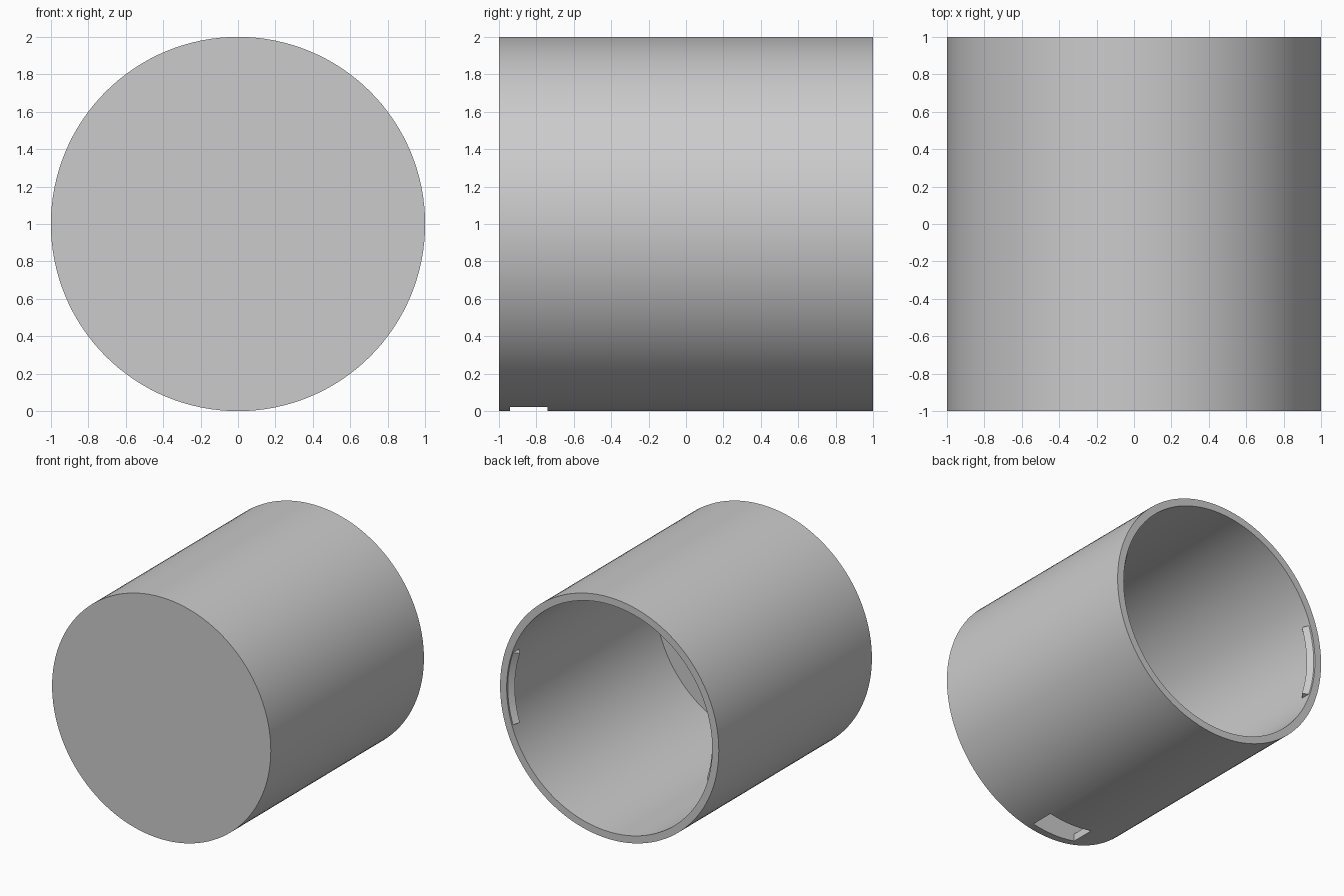
import bpy, bmesh, math
from mathutils import Vector

if "Cube" in bpy.data.objects:
    bpy.data.objects.remove(bpy.data.objects["Cube"], do_unlink=True)

RADIUS, WALL, SIDES = 1.0, 0.06, 128
CENTRE_Z = 1.0

grey = bpy.data.materials.new("plain grey")
grey.use_nodes = True
grey.diffuse_color = (0.6, 0.6, 0.6, 1)
grey.node_tree.nodes["Principled BSDF"].inputs["Base Color"].default_value = (0.6, 0.6, 0.6, 1)


def cylinder(name, radius, y0, y1):
    bpy.ops.mesh.primitive_cylinder_add(
        vertices=SIDES, radius=radius, depth=y1 - y0,
        location=(0, (y0 + y1) / 2, CENTRE_Z), rotation=(math.pi / 2, 0, 0))
    obj = bpy.context.object
    obj.name = name
    return obj


def cut(target, cutter):
    cutter.hide_render = True
    mod = target.modifiers.new("cut", "BOOLEAN")
    mod.operation, mod.solver, mod.object = "DIFFERENCE", "EXACT", cutter
    bpy.context.view_layer.objects.active = target
    bpy.ops.object.modifier_apply(modifier=mod.name)
    bpy.data.objects.remove(cutter, do_unlink=True)


def finish(obj):
    obj.data.materials.clear()
    obj.data.materials.append(grey)
    bpy.ops.object.select_all(action="DESELECT")
    obj.select_set(True)
    bpy.context.view_layer.objects.active = obj
    bpy.ops.object.shade_smooth_by_angle(angle=math.radians(30))


# Cup body: closed at the front, open at the back
body = cylinder("cup_body", RADIUS, -1, 1)
cut(body, cylinder("bore_cutter", RADIUS - WALL, -1 + WALL, 1.2))

# Slot through the bottom of the wall, beside the closed end
bpy.ops.mesh.primitive_cube_add(size=1, location=(0, -0.84, 0.05))
slot = bpy.context.object
slot.scale = (0.4, 0.2, 0.3)
bpy.context.view_layer.update()
cut(body, slot)
finish(body)


# Snap ridges: triangular section swept along an arc inside the open rim
def snap_ridge(name, middle):
    section = [(0.95, 0.995), (0.902, 0.947), (0.95, 0.899)]
    half, steps = math.radians(18.5), 16
    bm = bmesh.new()
    rings = []
    for i in range(steps + 1):
        a = middle - half + 2 * half * i / steps
        rings.append([bm.verts.new((r * math.cos(a), y, CENTRE_Z + r * math.sin(a)))
                      for r, y in section])
    for a, b in zip(rings, rings[1:]):
        for k in range(3):
            n = (k + 1) % 3
            bm.faces.new((a[k], a[n], b[n], b[k]))
    bm.faces.new(rings[0])
    bm.faces.new(rings[-1])
    bmesh.ops.recalc_face_normals(bm, faces=bm.faces)
    mesh = bpy.data.meshes.new(name)
    bm.to_mesh(mesh)
    bm.free()
    obj = bpy.data.objects.new(name, mesh)
    bpy.context.collection.objects.link(obj)
    finish(obj)


snap_ridge("left_snap_ridge", 0)
snap_ridge("right_snap_ridge", math.pi)
